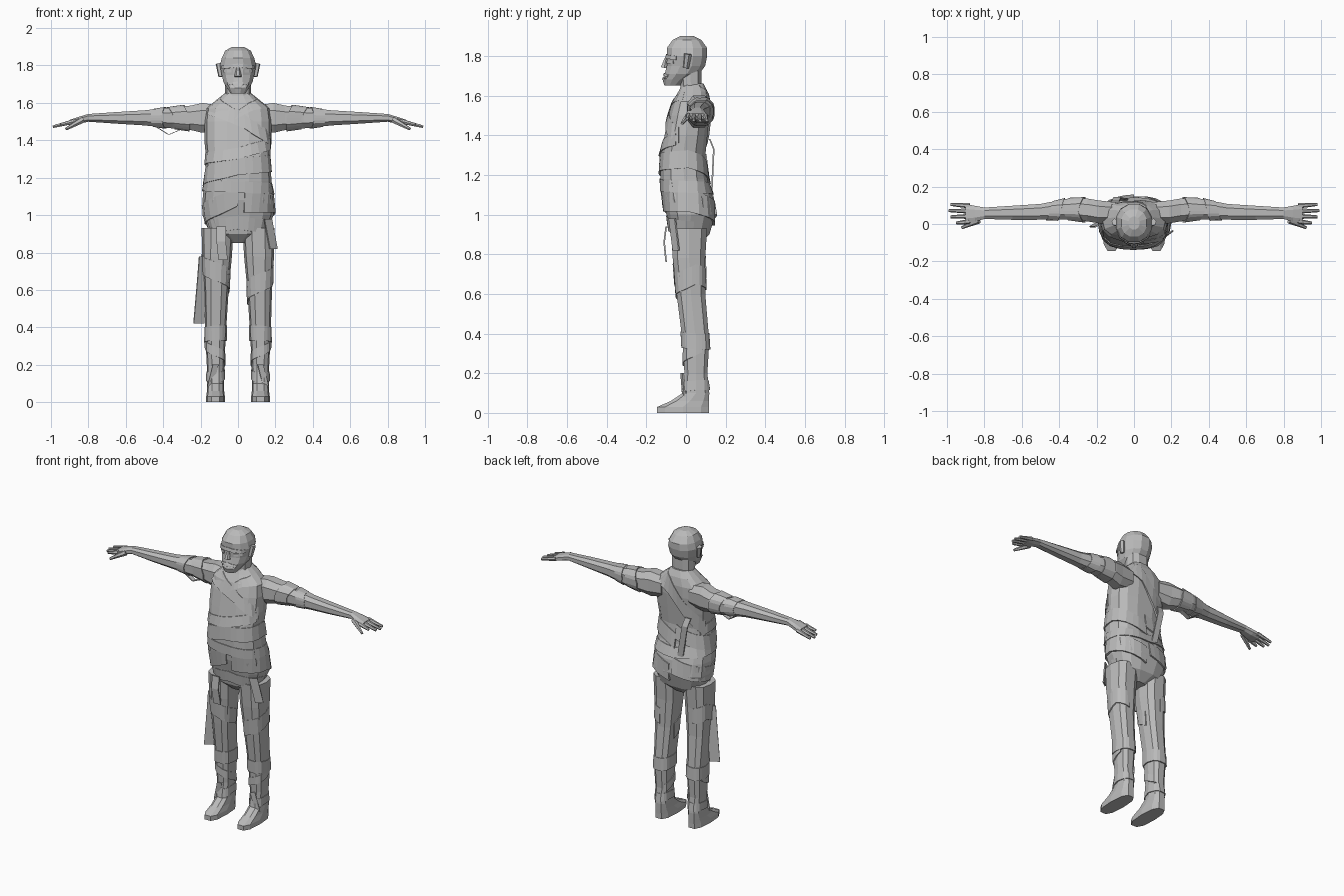
import bpy, bmesh, math
from mathutils import Vector
from mathutils.bvhtree import BVHTree

cube = bpy.data.objects.get("Cube")
if cube:
    bpy.data.objects.remove(cube, do_unlink=True)

grey = bpy.data.materials.new("plain grey")
grey.use_nodes = True
grey.diffuse_color = (.5, .5, .5, 1)
grey.node_tree.nodes["Principled BSDF"].inputs["Base Color"].default_value = grey.diffuse_color

# Directions around a body part, in degrees
FRONT, OUTER, BACK = 0, 90, 180
INNER = -OUTER
FULL_TURN = (-BACK, INNER, FRONT, OUTER, BACK)


def finish(name, rows):
    """Skin rows of points into a closed, flat shaded object."""
    bm = bmesh.new()
    rows = [[bm.verts.new(point) for point in row] for row in rows]
    for low, high in zip(rows, rows[1:]):
        for i in range(len(low)):
            bm.faces.new((low[i - 1], low[i], high[i], high[i - 1]))
    bm.faces.new(rows[0])
    bm.faces.new(rows[-1])
    bmesh.ops.recalc_face_normals(bm, faces=bm.faces)
    mesh = bpy.data.meshes.new(name)
    bm.to_mesh(mesh)
    mesh.materials.append(grey)
    bpy.context.collection.objects.link(bpy.data.objects.new(name, mesh))
    return BVHTree.FromBMesh(bm)


def place(axis, side, along, across, y):
    if axis == "z":
        return Vector((side * across, y, along))
    return Vector((side * along, y, across))


def rounded(value, power):
    return math.copysign(abs(value) ** (2 / power), value)


def loft(name, rings, centre=lambda along: 0, sides=12, power=2.5, axis="z", side=1):
    """Each ring: position along the axis, half width, reach forward, reach back."""
    rows = []
    for along, half, front, back in rings:
        row = []
        for i in range(sides):
            angle = math.tau * (i + .5) / sides
            across = centre(along) + half * rounded(math.sin(angle), power)
            depth = (front + back) / 2 * rounded(math.cos(angle), power)
            row.append(place(axis, side, along, across, (back - front) / 2 - depth))
        rows.append(row)
    return finish(name, rows)


def taper(name, start, end, thick, thin, sides=6):
    """A small limb between two points."""
    start, end = Vector(start), Vector(end)
    turn = (end - start).to_track_quat("Z", "Y")
    rows = []
    for point, radius in ((start, thick), (end, thin)):
        angles = [math.tau * i / sides for i in range(sides)]
        rows.append([point + turn @ Vector((math.cos(a), math.sin(a), 0)) * radius for a in angles])
    finish(name, rows)


def wrap(name, body, hub, angles, heights, width, rise=.01, axis="z", side=1, step=15):
    """A bandage laid on the surface of a body part, through the given angles and heights."""
    path = list(zip(angles, heights))
    stations = [path[0]]
    for (a, h), (b, k) in zip(path, path[1:]):
        count = max(1, round((b - a) / step))
        stations += [(a + (b - a) * i / count, h + (k - h) * i / count) for i in range(1, count + 1)]
    rows = []
    for angle, height in stations:
        angle = math.radians(angle)
        out = place(axis, side, 0, math.sin(angle), -math.cos(angle))
        row = []
        for edge, lift in ((-1, -rise), (-1, rise), (1, rise / 2), (1, -rise)):
            base = place(axis, side, height + edge * width / 2, *hub)
            hit = body.ray_cast(base + out, -out)[0]
            row.append(hit + out * lift)
        rows.append(row)
    finish(name, rows)


def ribbon(name, points, width, thick=.008):
    """A loose end of cloth, hanging along a few points."""
    half = Vector(width) / 2
    skin = half.cross(Vector((0, 0, 1))).normalized() * thick / 2
    rows = [[Vector(p) + o for o in (half + skin, half - skin, -half - skin, skin - half)] for p in points]
    finish(name, rows)


# Torso and pelvis
torso = loft("torso", [
    (.85, .05, .03, .07), (.9, .15, .08, .12), (1, .19, .1, .15), (1.08, .19, .12, .14),
    (1.18, .18, .13, .11), (1.3, .17, .13, .1), (1.4, .18, .11, .11), (1.5, .18, .09, .12),
    (1.57, .17, .07, .12), (1.62, .11, .04, .11), (1.66, .06, .02, .09)], sides=14, power=2.7)

# Neck, head and face
loft("neck", [(1.58, .09, .04, .1), (1.65, .07, .03, .08), (1.74, .07, .04, .08)], sides=10)
head = loft("head", [
    (1.65, .04, .11, -.03), (1.68, .06, .12, .02), (1.71, .08, .11, .07), (1.75, .09, .1, .1),
    (1.8, .1, .1, .11), (1.84, .09, .1, .11), (1.88, .07, .07, .08), (1.9, .03, .03, .04)], power=2.2)
taper("nose", (0, -.11, 1.74), (0, -.1, 1.79), .02, .008)
face = (0, 0)
wrap("brow", head, face, (-60, FRONT, 60), (1.79, 1.8, 1.79), .02, rise=.008)
wrap("upper_lip", head, face, (-30, FRONT, 30), (1.7, 1.71, 1.7), .01, rise=.007)
wrap("lower_lip", head, face, (-20, FRONT, 20), (1.69, 1.685, 1.69), .01, rise=.006)

arm_core = (1.52, .07)
leg_core = (.12, .05)


def arm_height(along):
    # level as far as the wrist, then drooping to the fingertips
    return arm_core[0] - max(0, along - .8) / 4


for side, label in ((1, "left"), (-1, "right")):
    taper(label + "_ear", (side * .09, 0, 1.74), (side * .1, .01, 1.81), .015, .02)
    wrap(label + "_eyelid", head, face, (20, 50), (1.77, 1.77), .015, rise=.006, side=side)

    # Arm and palm
    arm = loft(label + "_arm", [
        (.1, .07, 0, .12), (.19, .085, 0, .13), (.25, .07, -.01, .14), (.35, .06, -.02, .14),
        (.5, .043, -.02, .11), (.65, .033, -.02, .1), (.8, .022, -.025, .09),
        (.85, .02, -.01, .1), (.9, .015, 0, .11)],
        centre=arm_height, sides=8, axis="x", side=side)
    wrap(label + "_upper_arm_wrap", arm, arm_core, FULL_TURN, (.3, .3, .3, .34, .3), .08,
         rise=.008, axis="x", side=side)
    wrap(label + "_elbow_wrap", arm, arm_core, FULL_TURN, (.4, .42, .44, .42, .4), .06,
         rise=.006, axis="x", side=side)

    # Fingers spread in a fan
    for i, finger in enumerate(("index", "middle", "ring", "little")):
        y = .013 + .028 * i
        tip = 1 - .02 * abs(i - 1.5) + .01 * (i - 2)
        taper(f"{label}_{finger}_finger", (side * .88, y, arm_height(.88)),
              (side * tip, y + (i - 1.5) * .005, arm_height(tip)), .014, .008)
    taper(label + "_thumb", (side * .83, .02, 1.51), (side * .92, -.02, 1.46), .018, .008)

    # Leg and foot in one piece
    leg = loft(label + "_leg", [
        (0, .05, .15, .12), (.03, .05, .15, .12), (.06, .046, .08, .12), (.1, .045, .02, .12),
        (.2, .047, .01, .11), (.36, .055, .02, .12), (.6, .066, .05, .1),
        (.78, .08, .07, .1), (.93, .085, .08, .11)],
        centre=lambda along: leg_core[0] - max(0, along - .4) / 50,
        sides=10, power=2.7, side=side)
    wrap(label + "_knee_wrap", leg, leg_core, FULL_TURN, (.36, .37, .37, .36, .36), .08, rise=.008, side=side)
    wrap(label + "_shin_wrap", leg, leg_core, (-150, 120), (.2, .33), .05, rise=.007, side=side)
    wrap(label + "_ankle_wrap", leg, leg_core, FULL_TURN, (.14, .15, .13, .14, .14), .05, rise=.006, side=side)
    top = .73 - side * .03
    wrap(label + "_thigh_wrap", leg, leg_core, (INNER, FRONT, OUTER, BACK),
         (top - .13, top - .06, top, top - .03), .1, rise=.007, side=side)
    ribbon(label + "_ankle_cloth", [(side * .12, -.02, .2), (side * .15, -.01, .08)], (.03, .01, 0))

# Wrappings around chest, belly and hips; outer is the left side here
middle = (0, .01)
wrap("chest_sash", torso, middle, (-75, 20, 75), (1.58, 1.5, 1.4), .08, rise=.008)
wrap("collar_sash", torso, middle, (-10, 45, 80), (1.53, 1.58, 1.6), .04, rise=.006)
wrap("back_sash", torso, middle, (130, 160, 260), (1.6, 1.56, 1.3), .1)
wrap("upper_belly_wrap", torso, middle, (-110, FRONT, 70), (1.29, 1.33, 1.38), .06)
wrap("belly_wrap", torso, middle, FULL_TURN, (1.26, 1.2, 1.26, 1.28, 1.2), .09)
wrap("waist_wrap", torso, middle, FULL_TURN, (1.13, 1.16, 1.15, 1.14, 1.13), .06)
wrap("right_hip_wrap", torso, middle, (-BACK, INNER, FRONT), (1.05, 1, 1.1), .1)
wrap("left_hip_wrap", torso, middle, (15, OUTER, 170), (1.07, 1.07, 1), .11, rise=.014)
wrap("loin_wrap", torso, middle, (-80, FRONT, 100), (.94, .96, .93), .07, rise=.008)

# Loose ends of cloth
ribbon("side_cloth", [(-.18, 0, .78), (-.19, 0, .65), (-.21, 0, .42)], (.055, .03, 0))
ribbon("thigh_cloth", [(-.09, -.1, .94), (-.09, -.11, .86), (-.08, -.1, .76)], (.05, 0, 0))
ribbon("back_cloth", [(-.1, .12, 1.38), (-.09, .14, 1.33), (-.05, .13, 1.12)], (.04, 0, 0))
ribbon("left_hip_cloth", [(.16, -.07, .98), (.19, -.05, .82)], (.04, .03, 0))
ribbon("arm_cloth", [(-.3, .07, 1.46), (-.37, .07, 1.43), (-.45, .07, 1.48)], (0, .03, 0))
